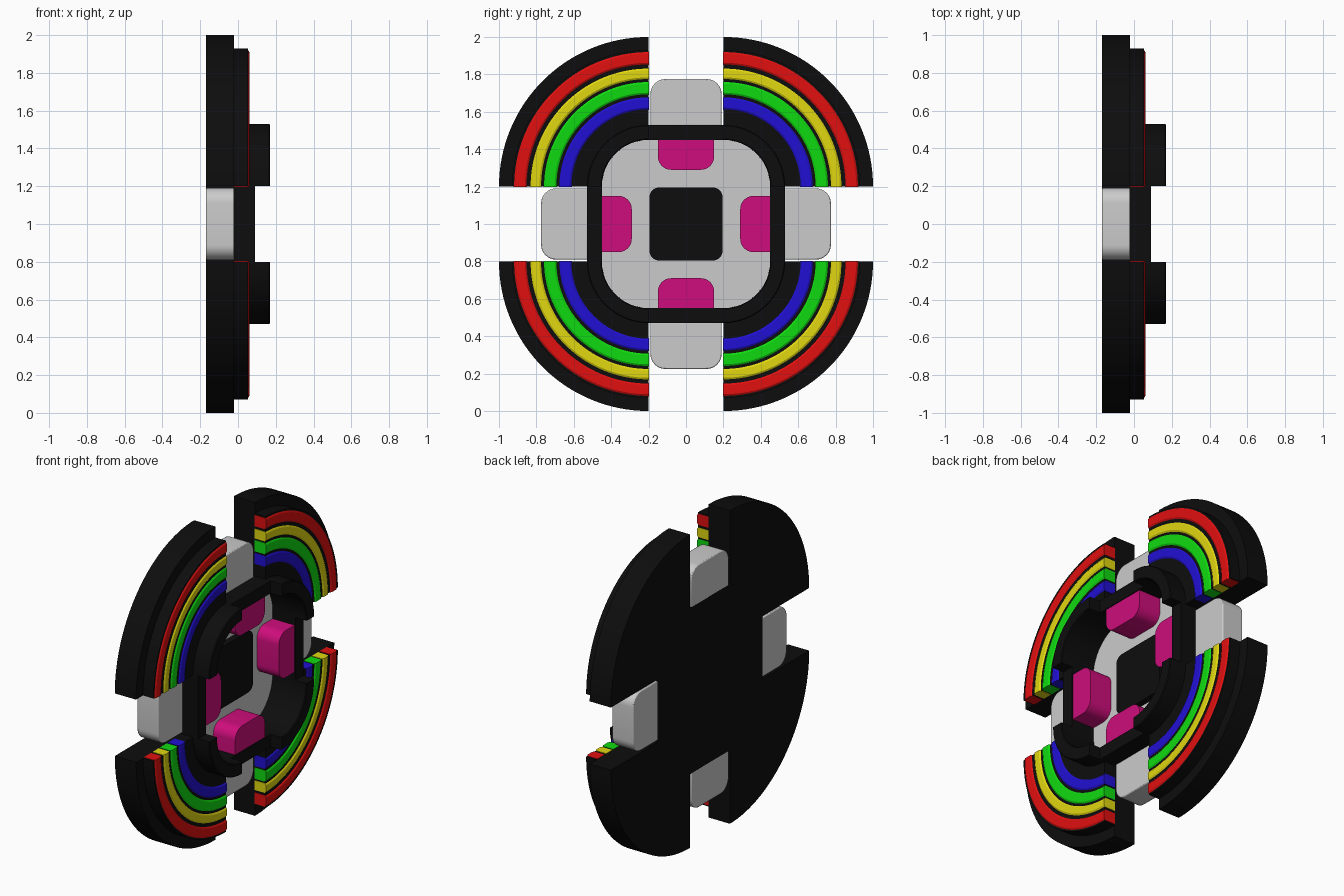
import bpy, bmesh
from math import sin, cos, pi

if "Cube" in bpy.data.objects:
    bpy.data.objects.remove(bpy.data.objects["Cube"])

C = 0.2      # every rounded corner is centred this far off the axis
Z0 = 1.0     # disc centre height
SEG = 32


def material(name, rgb):
    m = bpy.data.materials.new(name)
    m.diffuse_color = (*rgb, 1)
    m.use_nodes = True
    m.node_tree.nodes["Principled BSDF"].inputs["Base Color"].default_value = m.diffuse_color
    return m


BLACK = material("black", (0.004, 0.004, 0.004))
RED = material("red", (0.75, 0.005, 0.005))
YELLOW = material("yellow", (0.75, 0.68, 0.005))
GREEN = material("green", (0.005, 0.7, 0.005))
BLUE = material("blue", (0.015, 0.005, 0.65))
MAGENTA = material("magenta", (0.62, 0.004, 0.2))


def finish(name, bm, mat, bevel=0):
    bmesh.ops.recalc_face_normals(bm, faces=bm.faces)
    me = bpy.data.meshes.new(name)
    bm.to_mesh(me)
    bm.free()
    ob = bpy.data.objects.new(name, me)
    bpy.context.collection.objects.link(ob)
    if mat:
        me.materials.append(mat)
    if bevel:
        b = ob.modifiers.new("bevel", "BEVEL")
        b.width, b.segments, b.limit_method = bevel, 2, "ANGLE"
    bpy.ops.object.select_all(action="DESELECT")
    ob.select_set(True)
    bpy.context.view_layer.objects.active = ob
    bpy.ops.object.shade_smooth_by_angle()
    return ob


def arc(cy, cz, r, a0, n=8):
    return [(cy + r * cos(a0 + pi / 2 * i / n), cz + r * sin(a0 + pi / 2 * i / n))
            for i in range(n + 1)]


def turn(p, k):
    y, z = p
    for _ in range(k):
        y, z = -z, y
    return y, z


def prism(name, outline, x0, x1, mat, turns=1, bevel=0):
    """Extrude a (y, z) outline along x, repeated in quarter turns."""
    bm = bmesh.new()
    for k in range(turns):
        pts = [turn(p, k) for p in outline]
        lo = [bm.verts.new((x0, y, Z0 + z)) for y, z in pts]
        hi = [bm.verts.new((x1, y, Z0 + z)) for y, z in pts]
        bm.faces.new(lo)
        bm.faces.new(hi)
        for i in range(len(pts)):
            j = (i + 1) % len(pts)
            bm.faces.new((lo[i], lo[j], hi[j], hi[i]))
    return finish(name, bm, mat, bevel)


def quarter_rings(name, profile, mat, extra=0.0):
    """Sweep an (r, x) profile through a quarter circle in each corner."""
    bm = bmesh.new()
    n = len(profile)
    for k in range(4):
        rows = []
        for i in range(SEG + 1):
            a = pi / 2 * i / SEG
            dy = -extra if i == SEG else 0
            dz = -extra if i == 0 else 0
            row = []
            for r, x in profile:
                y, z = turn((C + r * cos(a) + dy, C + r * sin(a) + dz), k)
                row.append(bm.verts.new((x, y, Z0 + z)))
            rows.append(row)
        for a, b in zip(rows, rows[1:]):
            for i in range(n):
                j = (i + 1) % n
                bm.faces.new((a[i], a[j], b[j], b[i]))
        bm.faces.new(rows[0])
        bm.faces.new(rows[-1])
    return finish(name, bm, mat)


def rounded_square(half, r):
    c = half - r
    return [turn(p, k) for k in range(4) for p in arc(c, c, r, 0, 12)]


def tab(w, z0, z1, r, inward=False):
    """Rectangle with two rounded corners on its outer or inner end."""
    if inward:
        return [(w, z1), (-w, z1)] + arc(-w + r, z0 + r, r, pi) + arc(w - r, z0 + r, r, 1.5 * pi)
    return [(-w, z0), (w, z0)] + arc(w - r, z1 - r, r, 0) + arc(-w + r, z1 - r, r, pi / 2)


# Back plate: four quarter discs joined by a central square
outline = [turn(p, k) for k in range(4)
           for p in arc(C, C, 0.8, 0, SEG) + [(C, 0.53), (-C, 0.53)]]
prism("back_plate", outline, -0.17, -0.09, BLACK)

# Stepped black body of each quadrant, with the tall inner rim
quarter_rings("quadrant_body", [
    (0.25, -0.09), (0.8, -0.09), (0.8, -0.02), (0.73, -0.02), (0.73, 0.054),
    (0.33, 0.054), (0.33, 0.165), (0.325, 0.17), (0.255, 0.17), (0.25, 0.165)], BLACK)

# Coloured bands with softened front edges
for name, r0, r1, mat in (("red_band", 0.65, 0.722, RED), ("yellow_band", 0.572, 0.634, YELLOW),
                          ("green_band", 0.49, 0.562, GREEN), ("blue_band", 0.41, 0.48, BLUE)):
    quarter_rings(name, [(r0, -0.02), (r1, -0.02), (r1, 0.052), (r1 - 0.012, 0.06),
                         (r0 + 0.012, 0.06), (r0, 0.052)], mat, extra=0.003)

# Low straight rim pieces between the tall corners
prism("straight_rim", [(-C, 0.45), (C, 0.45), (C, 0.53), (-C, 0.53)], -0.095, 0.09, BLACK, 4)

# Recessed floor and central hub
prism("inner_floor", rounded_square(0.45, 0.25), -0.1, -0.07, None)
prism("centre_hub", rounded_square(0.195, 0.05), -0.08, -0.03, BLACK)

# Magenta blocks on the inside of the rim, grey tabs on the outside
prism("inner_block", tab(0.15, 0.29, 0.452, 0.07, True), -0.08, 0.085, MAGENTA, 4)
prism("outer_tab", tab(0.19, 0.525, 0.775, 0.08), -0.17, -0.02, None, 4, bevel=0.006)
